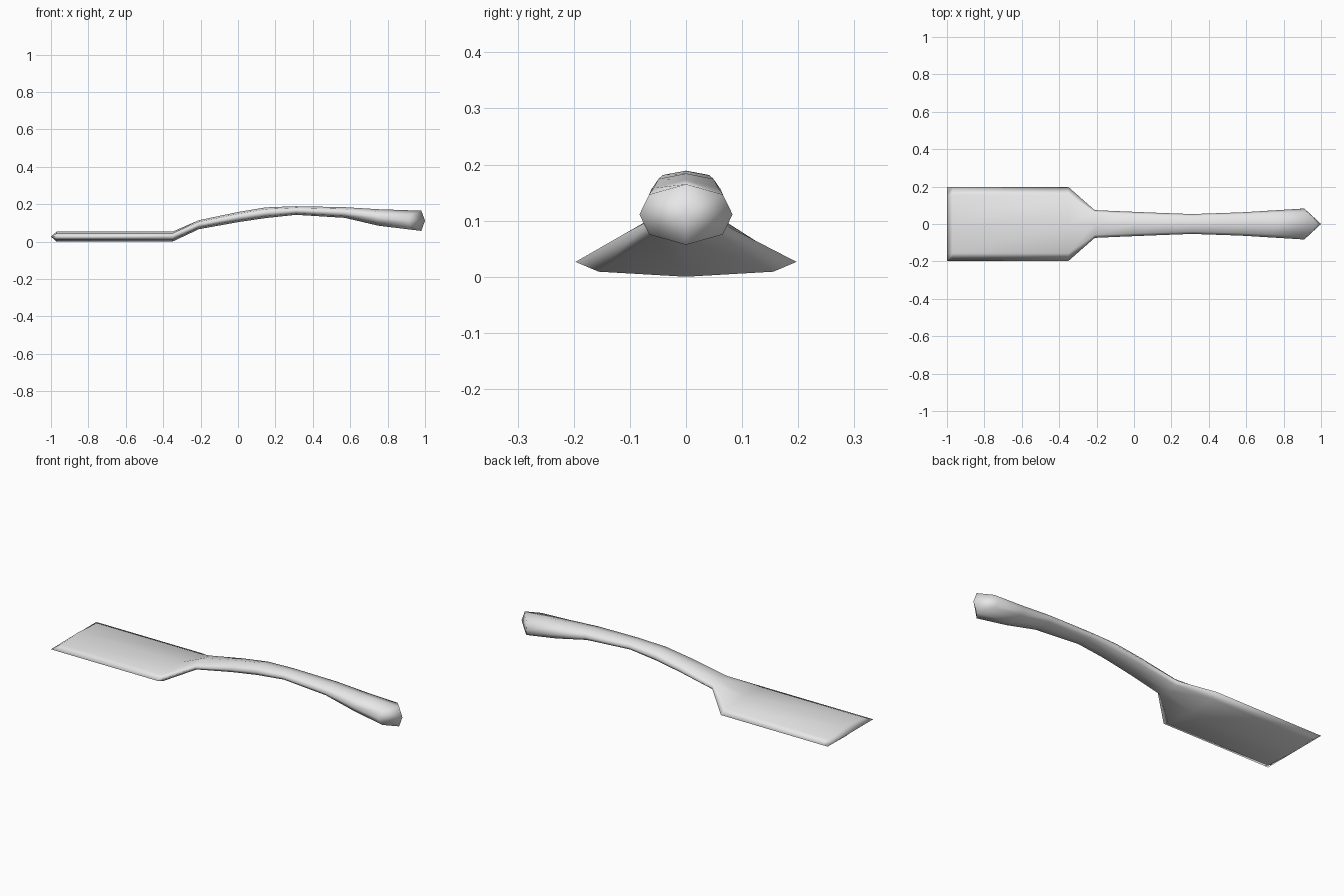
import bpy
import bmesh

cube = bpy.data.objects.get("Cube")
if cube:
    bpy.data.objects.remove(cube, do_unlink=True)

# One plain grey material
grey = bpy.data.materials.new("plain grey")
grey.use_nodes = True
colour = (0.8, 0.8, 0.8, 1)
grey.diffuse_color = colour
grey.node_tree.nodes["Principled BSDF"].inputs["Base Color"].default_value = colour

# Eight-sided cross-section: y and z as fractions of the half width and half height
SECTION = [(0, 1), (0.79, 0.66), (1, 0), (0.79, -0.66),
           (0, -1), (-0.79, -0.66), (-1, 0), (-0.79, 0.66)]

# Stations along the length: x, half width, bottom z, top z
STATIONS = [
    (-0.97, 0.197, 0.0, 0.053),    # blade end
    (-0.35, 0.197, 0.0, 0.053),    # blade shoulder
    (-0.21, 0.074, 0.066, 0.114),  # neck
    (0.0, 0.065, 0.104, 0.158),
    (0.15, 0.059, 0.126, 0.183),
    (0.31, 0.053, 0.143, 0.189),   # crest of the handle
    (0.57, 0.062, 0.127, 0.184),
    (0.75, 0.073, 0.085, 0.173),
    (0.98, 0.083, 0.057, 0.165),   # grip end
]

bm = bmesh.new()


def add_ring(x, half_width, low, high, sweep=0):
    """Add one cross-section; sweep pulls its sides back along x."""
    mid, half = (low + high) / 2, (high - low) / 2
    return [bm.verts.new((x - sweep * abs(y), y * half_width, mid + z * half))
            for y, z in SECTION]


# Loft the blade and handle; the grip's end ring is swept back at the sides
rings = [add_ring(*s, sweep=0.07 if s is STATIONS[-1] else 0) for s in STATIONS]

# The blade's end closes to a straight horizontal edge
x, w, low, high = STATIONS[0]
rings.insert(0, add_ring(-1, w, (low + high) / 2, (low + high) / 2))
count = len(SECTION)
for a, b in zip(rings, rings[1:]):
    for i in range(count):
        j = (i + 1) % count
        bm.faces.new((a[i], a[j], b[j], b[i]))

# The grip closes to a blunt point
tip = bm.verts.new((1, 0, 0.112))
for i in range(count):
    bm.faces.new((rings[-1][i], rings[-1][(i + 1) % count], tip))

bmesh.ops.remove_doubles(bm, verts=bm.verts[:], dist=0.0005)
bmesh.ops.recalc_face_normals(bm, faces=bm.faces[:])
for face in bm.faces:
    face.smooth = True

mesh = bpy.data.meshes.new("blade_and_handle")
bm.to_mesh(mesh)
bm.free()
mesh.materials.append(grey)
bpy.context.collection.objects.link(bpy.data.objects.new("blade_and_handle", mesh))
